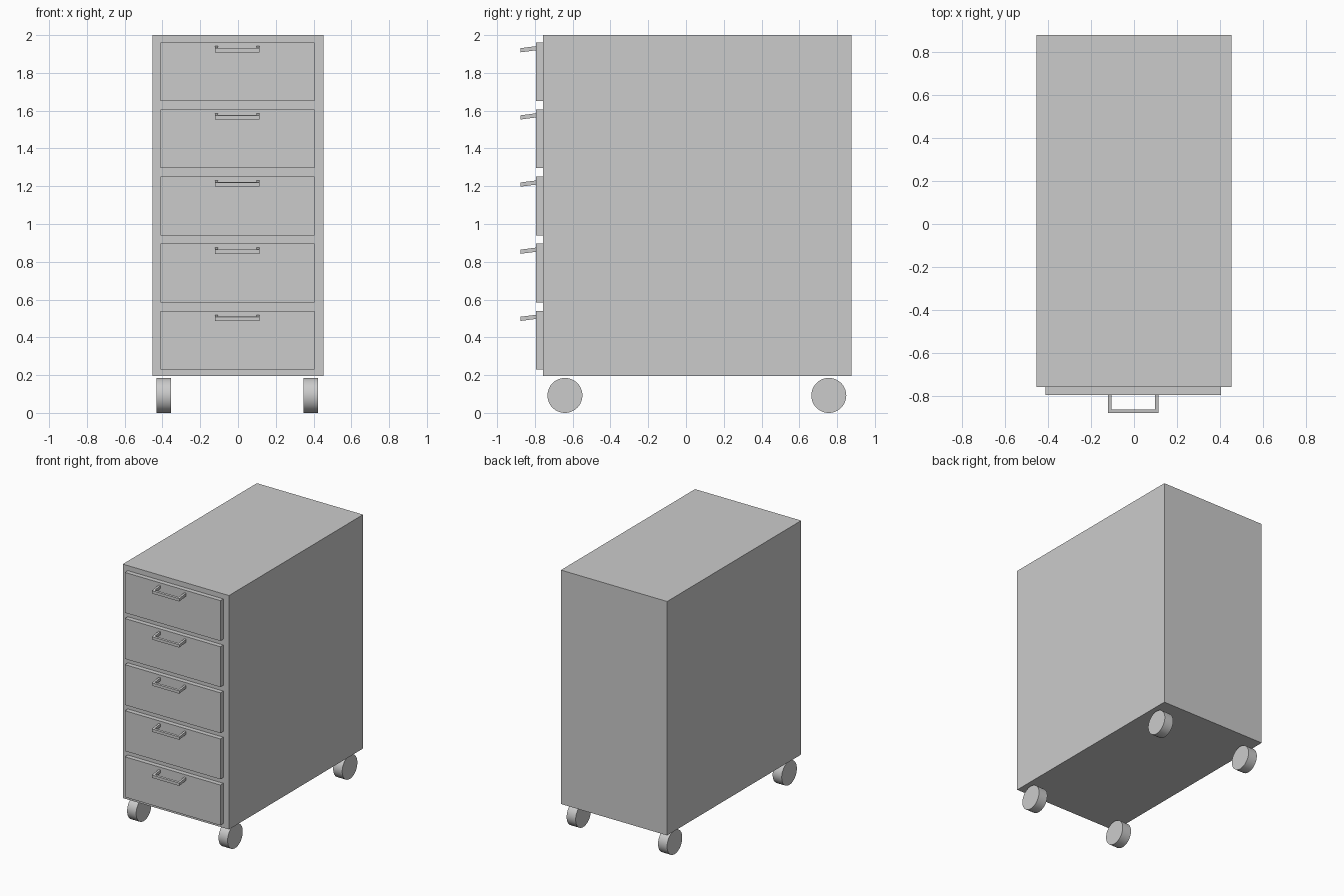
import bpy, bmesh
from math import pi

if "Cube" in bpy.data.objects:
    bpy.data.objects.remove(bpy.data.objects["Cube"])


def box(name, lo, hi):
    bpy.ops.mesh.primitive_cube_add(size=1, location=[(a + b) / 2 for a, b in zip(lo, hi)])
    ob = bpy.context.object
    ob.name = name
    ob.scale = [b - a for a, b in zip(lo, hi)]
    bpy.ops.object.transform_apply(location=False, rotation=False, scale=True)
    return ob


def handle(name, z):
    # U-shaped plan outline, extruded upward and sloping down toward the front
    x0, x1, back, front, t = -0.121, 0.113, -0.794, -0.877, 0.016
    plan = [(x0, back), (x0, front), (x1, front), (x1, back),
            (x1 - t, back), (x1 - t, front + t), (x0 + t, front + t), (x0 + t, back)]
    bm = bmesh.new()
    face = bm.faces.new([bm.verts.new((x, y, z + (y - back) * 0.13)) for x, y in plan])
    ext = bmesh.ops.extrude_face_region(bm, geom=[face])
    top = [v for v in ext["geom"] if isinstance(v, bmesh.types.BMVert)]
    bmesh.ops.translate(bm, verts=top, vec=(0, 0, 0.022))
    bmesh.ops.recalc_face_normals(bm, faces=bm.faces)
    me = bpy.data.meshes.new(name)
    bm.to_mesh(me)
    bm.free()
    bpy.context.collection.objects.link(bpy.data.objects.new(name, me))


# Cabinet body
box("cabinet_body", (-0.453, -0.757, 0.196), (0.453, 0.877, 2.0))

# Drawer fronts with handles
for i in range(5):
    z = 0.229 + i * 0.3555
    box(f"drawer_front_{i + 1}", (-0.41, -0.794, z), (0.405, -0.758, z + 0.311))
    handle(f"drawer_handle_{i + 1}", z + 0.2645 + 0.004)

# Wheels
for side, x in (("left", -0.394), ("right", 0.386)):
    for end, y in (("front", -0.641), ("back", 0.756)):
        bpy.ops.mesh.primitive_cylinder_add(vertices=48, radius=0.0925, depth=0.077,
                                            location=(x, y, 0.0925), rotation=(0, pi / 2, 0))
        bpy.context.object.name = f"wheel_{end}_{side}"
        bpy.ops.object.shade_smooth_by_angle()
